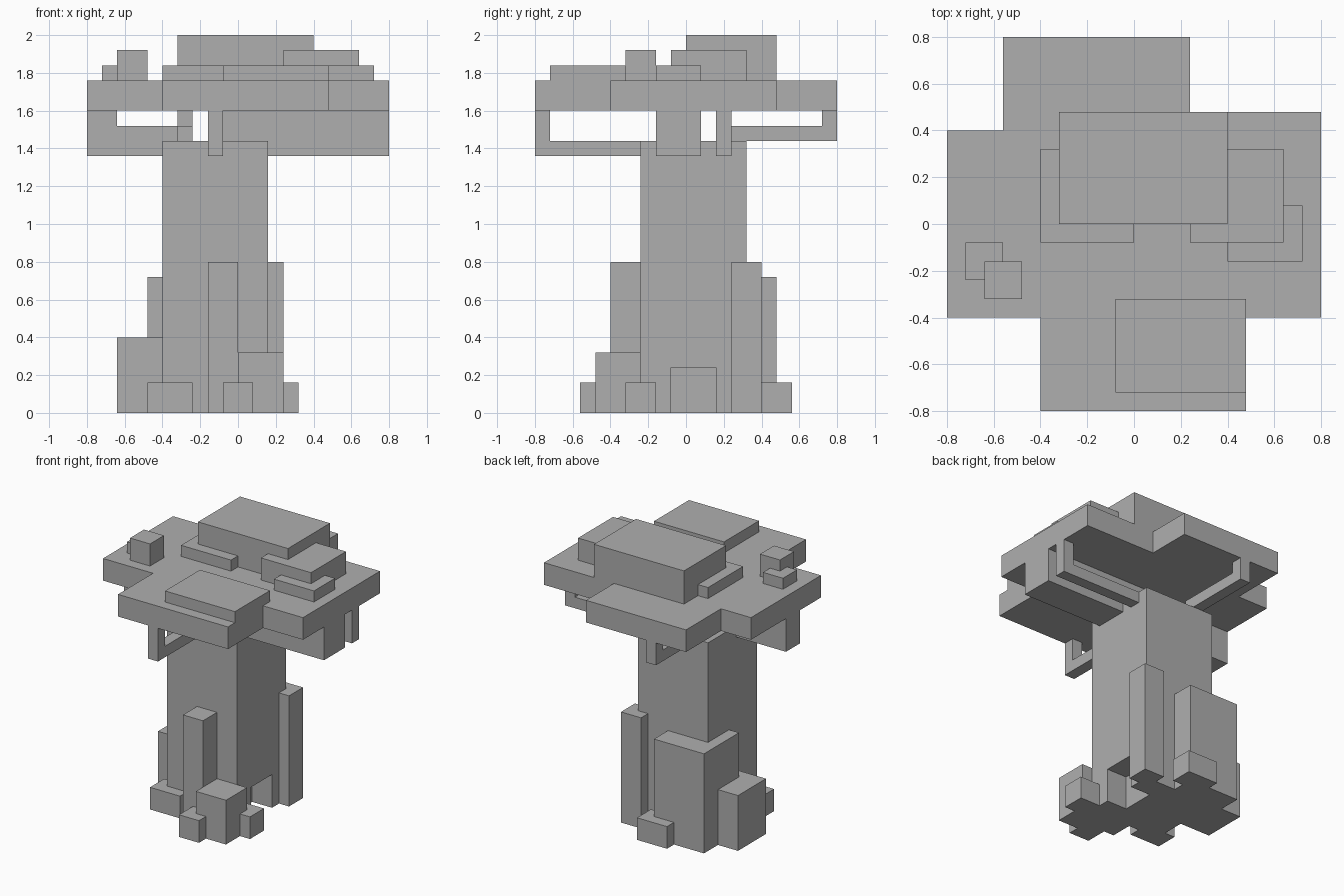
import bpy
import bmesh
from mathutils import Vector

cube = bpy.data.objects.get("Cube")
if cube:
    bpy.data.objects.remove(cube, do_unlink=True)

U = 0.08  # block size: all coordinates below are whole blocks

grey = bpy.data.materials.new("plain grey")
grey.use_nodes = True
colour = (0.43, 0.43, 0.43, 1)
grey.diffuse_color = colour
grey.node_tree.nodes["Principled BSDF"].inputs["Base Color"].default_value = colour


def part(name, *boxes):
    """One object from boxes, each given as (x range), (y range), (z range)."""
    bm = bmesh.new()
    for spans in boxes:
        low = Vector([s[0] for s in spans]) * U
        high = Vector([s[1] for s in spans]) * U
        for v in bmesh.ops.create_cube(bm, size=1)["verts"]:
            v.co = Vector([h if c > 0 else l for c, l, h in zip(v.co, low, high)])
    mesh = bpy.data.meshes.new(name)
    bm.to_mesh(mesh)
    bm.free()
    mesh.materials.append(grey)
    obj = bpy.data.objects.new(name, mesh)
    bpy.context.collection.objects.link(obj)


# Trunk with a small hollow at the foot of its left side
part("trunk",
     ((-5, 2), (-3, 4), (3, 18)),
     ((-5, 2), (-3, -1), (0, 3)),
     ((-5, 2), (2, 4), (0, 3)),
     ((-5, 0), (-1, 2), (0, 3)))

# Roots and buttresses
part("front_buttress", ((-2, 0), (-5, -3), (0, 10)))
part("front_root", ((0, 3), (-6, -3), (0, 4)))
part("front_root_tip", ((-1, 1), (-7, -5), (0, 2)))
part("left_root", ((2, 4), (-4, -2), (0, 2)))
part("front_right_root", ((-6, -3), (-4, -2), (0, 2)))
part("back_left_buttress", ((1, 3), (3, 5), (0, 10)))
part("back_right_buttress", ((-6, -1), (1, 6), (0, 9)))
part("right_root", ((-8, -5), (0, 4), (0, 5)))
part("back_root", ((-3, 0), (5, 7), (0, 2)))

# Branches, each running outwards and turning up to the canopy
part("thick_left_branch", ((-1, 10), (-2, 1), (17, 20)))
part("thin_left_branch",
     ((2, 10), (2, 3), (17, 18)), ((9, 10), (2, 3), (18, 20)))
part("right_branch",
     ((-10, -4), (-2, 0), (17, 19)), ((-10, -8), (-2, 0), (19, 20)))
part("front_branch",
     ((-2, -1), (-10, -3), (17, 18)), ((-2, -1), (-10, -9), (18, 20)))
part("back_branch",
     ((-4, -3), (3, 10), (18, 19)), ((-4, -3), (9, 10), (19, 20)))

# Canopy slab
part("canopy",
     ((-10, 10), (-5, 5), (20, 22)),
     ((0, 10), (5, 6), (20, 22)),
     ((-5, 6), (-10, -5), (20, 22)),
     ((-7, 3), (5, 10), (20, 22)))

# Leaf clumps on top of the canopy
part("crown", ((-4, 5), (0, 6), (22, 25)))
part("crown_step", ((-5, 0), (-1, 4), (22, 23)))
part("left_clump", ((3, 8), (-1, 4), (22, 24)))
part("left_clump_step", ((5, 9), (-2, 1), (22, 23)))
part("front_clump", ((-1, 6), (-9, -4), (22, 23)))
part("right_clump", ((-8, -6), (-4, -2), (22, 24)))
part("right_clump_step", ((-9, -7), (-3, -1), (22, 23)))
